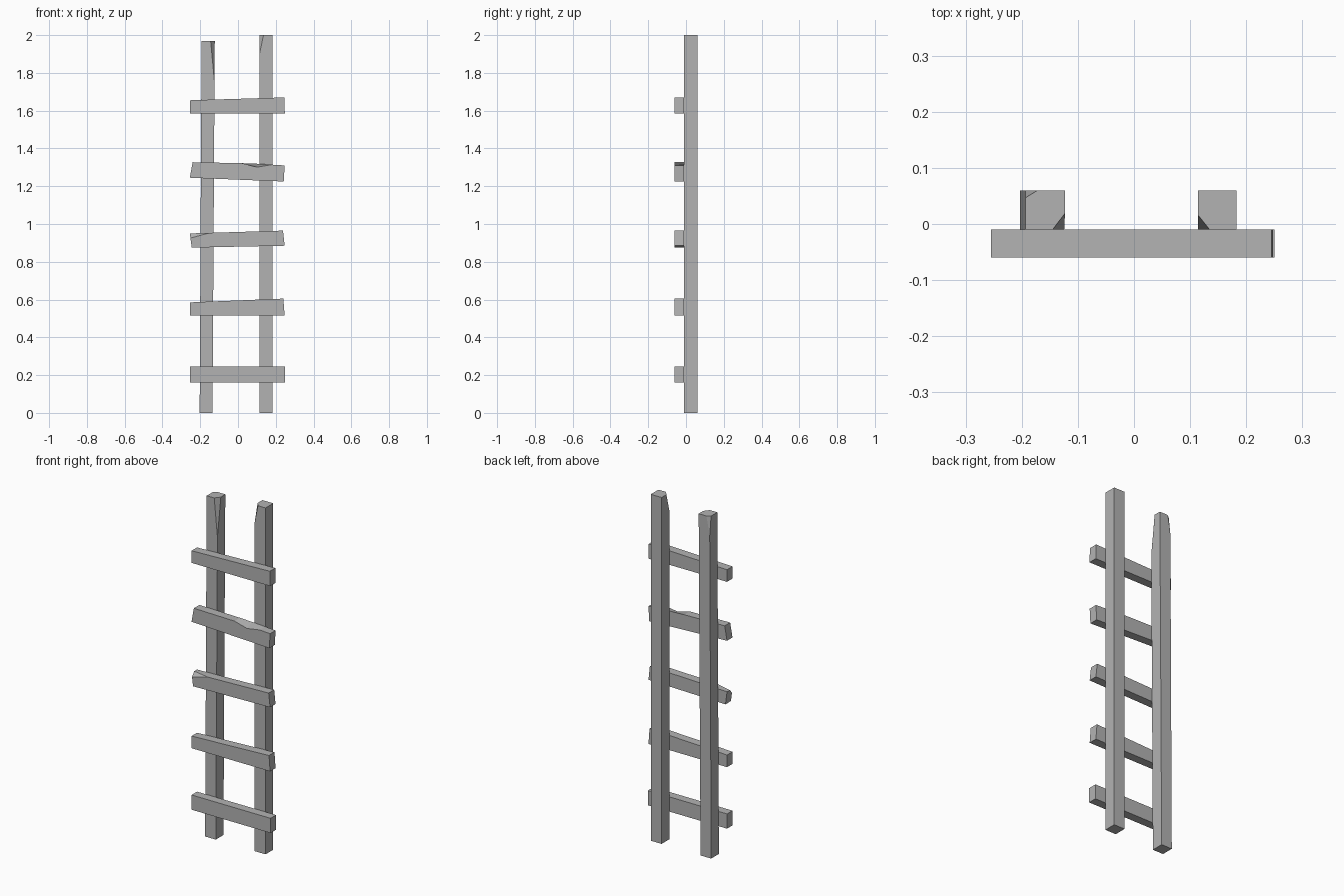
import bpy
import bmesh
from mathutils import Vector

cube = bpy.data.objects.get("Cube")
if cube:
    bpy.data.objects.remove(cube)

wood = bpy.data.materials.new("weathered_grey")
GREY = (0.45, 0.45, 0.45, 1)
wood.diffuse_color = GREY
wood.use_nodes = True
wood.node_tree.nodes["Principled BSDF"].inputs["Base Color"].default_value = GREY


def beam(name, outline, y_front, y_back, chips=(), dent=None):
    """Extrude an (x, z) outline along y, then slice off chipped corners."""
    bm = bmesh.new()
    front = [bm.verts.new((x, y_front, z)) for x, z in outline]
    back = [bm.verts.new((x, y_back, z)) for x, z in outline]
    bm.faces.new(front)
    bm.faces.new(back[::-1])
    for i in range(len(front)):
        j = (i + 1) % len(front)
        bm.faces.new((front[i], back[i], back[j], front[j]))
    if dent:
        index, drop = dent
        front[index].co.z -= drop
    centre = sum((v.co for v in bm.verts), Vector()) / len(bm.verts)
    for chip in chips:
        a, b, c = (Vector(p) for p in chip)
        normal = (b - a).cross(c - a).normalized()
        if normal.dot(centre - a) > 0:
            normal.negate()
        cut = bmesh.ops.bisect_plane(bm, geom=bm.verts[:] + bm.edges[:] + bm.faces[:],
                                     plane_co=a, plane_no=normal, clear_outer=True)
        rim = [e for e in cut["geom_cut"] if isinstance(e, bmesh.types.BMEdge)]
        bmesh.ops.holes_fill(bm, edges=rim, sides=0)
    bmesh.ops.recalc_face_normals(bm, faces=bm.faces[:])
    mesh = bpy.data.meshes.new(name)
    bm.to_mesh(mesh)
    bm.free()
    mesh.materials.append(wood)
    bpy.context.collection.objects.link(bpy.data.objects.new(name, mesh))


# Upright posts with split corners at the top
beam("right_post", [(-0.203, 0), (-0.135, 0), (-0.123, 1.97), (-0.193, 1.97)], -0.01, 0.06,
     chips=[((-0.145, -0.01, 1.97), (-0.123, 0.019, 1.97), (-0.1245, -0.01, 1.75)),
            ((-0.193, 0.047, 1.97), (-0.172, 0.06, 1.97), (-0.194, 0.06, 1.86))])
beam("left_post", [(0.114, 0), (0.183, 0), (0.183, 2), (0.114, 2)], -0.01, 0.06,
     chips=[((0.135, -0.01, 2), (0.114, 0.016, 2), (0.114, -0.01, 1.9))])

# Rungs nailed across the front, lowest first
F, B = -0.06, -0.01
beam("rung_1", [(-0.255, 0.16), (0.25, 0.16), (0.25, 0.245), (-0.255, 0.245)], F, B)
beam("rung_2", [(-0.255, 0.515), (0.247, 0.515), (0.24, 0.605), (-0.255, 0.585)], F, B)
beam("rung_3", [(-0.245, 0.875), (0.247, 0.885), (0.238, 0.965), (-0.255, 0.95)], F, B,
     chips=[((-0.254, F, 0.925), (-0.15, F, 0.953), (-0.255, -0.035, 0.95))])
beam("rung_4", [(-0.255, 1.245), (0.242, 1.225), (0.247, 1.31), (0.18, 1.314),
                (0.1, 1.319), (0.02, 1.322), (-0.24, 1.327)], F, B, dent=(4, 0.018))
beam("rung_5", [(-0.255, 1.585), (0.248, 1.585), (0.245, 1.67), (-0.255, 1.655)], F, B)
